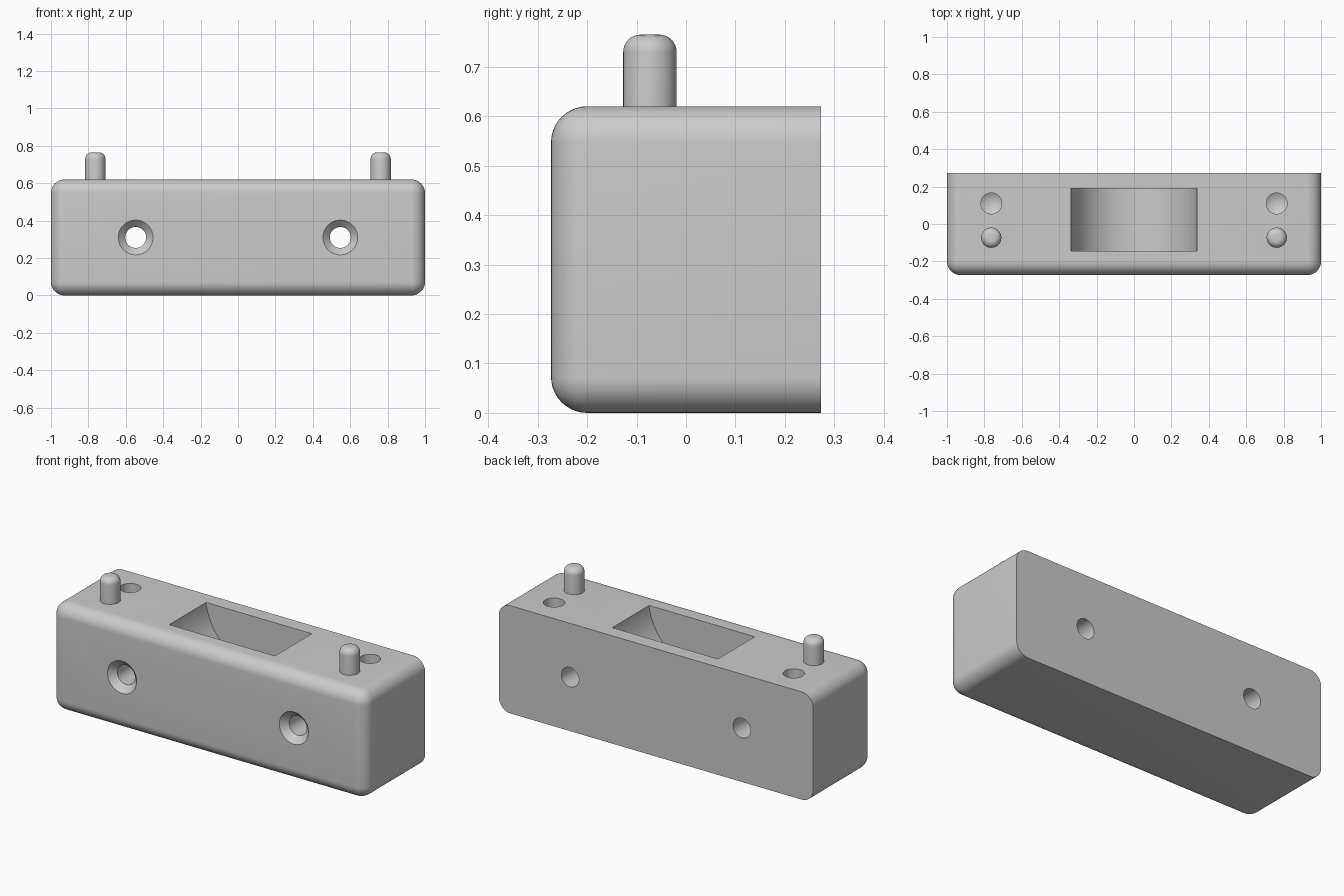
import bpy, bmesh, math
from mathutils import Matrix, Vector

if "Cube" in bpy.data.objects:
    bpy.data.objects.remove(bpy.data.objects["Cube"], do_unlink=True)

HALF_DEPTH, HEIGHT, FILLET = 0.273, 0.62, 0.073

grey = bpy.data.materials.new("plain_grey")
grey.use_nodes = True
grey.diffuse_color = (0.6, 0.6, 0.6, 1)
grey.node_tree.nodes["Principled BSDF"].inputs["Base Color"].default_value = (0.6, 0.6, 0.6, 1)


def make_object(name, bm):
    bmesh.ops.recalc_face_normals(bm, faces=bm.faces)
    mesh = bpy.data.meshes.new(name)
    bm.to_mesh(mesh)
    bm.free()
    mesh.materials.append(grey)
    obj = bpy.data.objects.new(name, mesh)
    bpy.context.collection.objects.link(obj)
    return obj


def lathe(name, profile, location, facing_front=False, steps=48):
    """Revolve a (radius, height) profile; optionally point its axis forwards."""
    bm = bmesh.new()
    verts = [bm.verts.new((r, 0, z)) for r, z in profile]
    edges = [bm.edges.new(pair) for pair in zip(verts, verts[1:])]
    bmesh.ops.spin(bm, geom=verts + edges, cent=(0, 0, 0), axis=(0, 0, 1),
                   angle=math.tau, steps=steps, use_merge=True)
    bmesh.ops.remove_doubles(bm, verts=bm.verts, dist=1e-5)
    if facing_front:
        bm.transform(Matrix.Rotation(math.pi / 2, 4, "X"))
    bm.transform(Matrix.Translation(location))
    return make_object(name, bm)


def activate(obj):
    bpy.ops.object.select_all(action="DESELECT")
    obj.select_set(True)
    bpy.context.view_layer.objects.active = obj


def cut(obj, cutter):
    activate(obj)
    mod = obj.modifiers.new("cut", "BOOLEAN")
    mod.operation, mod.solver, mod.object = "DIFFERENCE", "EXACT", cutter
    bpy.ops.object.modifier_apply(modifier=mod.name)
    bpy.data.objects.remove(cutter, do_unlink=True)


def smooth(obj):
    activate(obj)
    bpy.ops.object.shade_smooth_by_angle(angle=math.radians(30))


# Block rounded everywhere except around its flat back
bm = bmesh.new()
bmesh.ops.create_cube(bm, size=1)
bm.transform(Matrix.Translation((0, 0, HEIGHT / 2))
             @ Matrix.Diagonal((2, 2 * HALF_DEPTH, HEIGHT, 1)))
rounded = [e for e in bm.edges
           if any(v.co.y < 0 for v in e.verts)
           and not (e.verts[0].co.x * e.verts[1].co.x > 0
                    and all(v.co.y > 0 for v in e.verts))]
bmesh.ops.bevel(bm, geom=rounded, offset=FILLET, segments=10, profile=0.5,
                affect="EDGES")
block = make_object("block", bm)

# Curved pocket in the top
bm = bmesh.new()
bmesh.ops.create_cone(bm, cap_ends=True, segments=128, radius1=0.339,
                      radius2=0.339, depth=0.335)
bm.transform(Matrix.Translation((0, 0.0225, HEIGHT + 0.04))
             @ Matrix.Rotation(math.pi / 2, 4, "X"))
cut(block, make_object("pocket_cutter", bm))

# Countersunk through holes, blind sockets and locating pins on both sides
screw_profile = [(0, -0.4), (0.056, -0.4), (0.056, 0.236), (0.12, 0.3), (0, 0.3)]
socket_profile = [(0, -0.19), (0.056, -0.155), (0.056, 0.05), (0, 0.05)]
arc = [i * math.pi / 16 for i in range(9)]
pin_profile = [(0, -0.05), (0.054, -0.05)]
pin_profile += [(0.019 + 0.035 * math.cos(a), 0.11 + 0.035 * math.sin(a)) for a in arc]
pin_profile.append((0, 0.145))

for side, label in ((1, "left"), (-1, "right")):
    cut(block, lathe("screw_cutter", screw_profile,
                     Vector((side * 0.547, 0, HEIGHT / 2)), facing_front=True))
    cut(block, lathe("socket_cutter", socket_profile,
                     Vector((side * 0.763, 0.11, HEIGHT))))
    smooth(lathe(label + "_pin", pin_profile,
                 Vector((side * 0.763, -0.073, HEIGHT))))

smooth(block)
